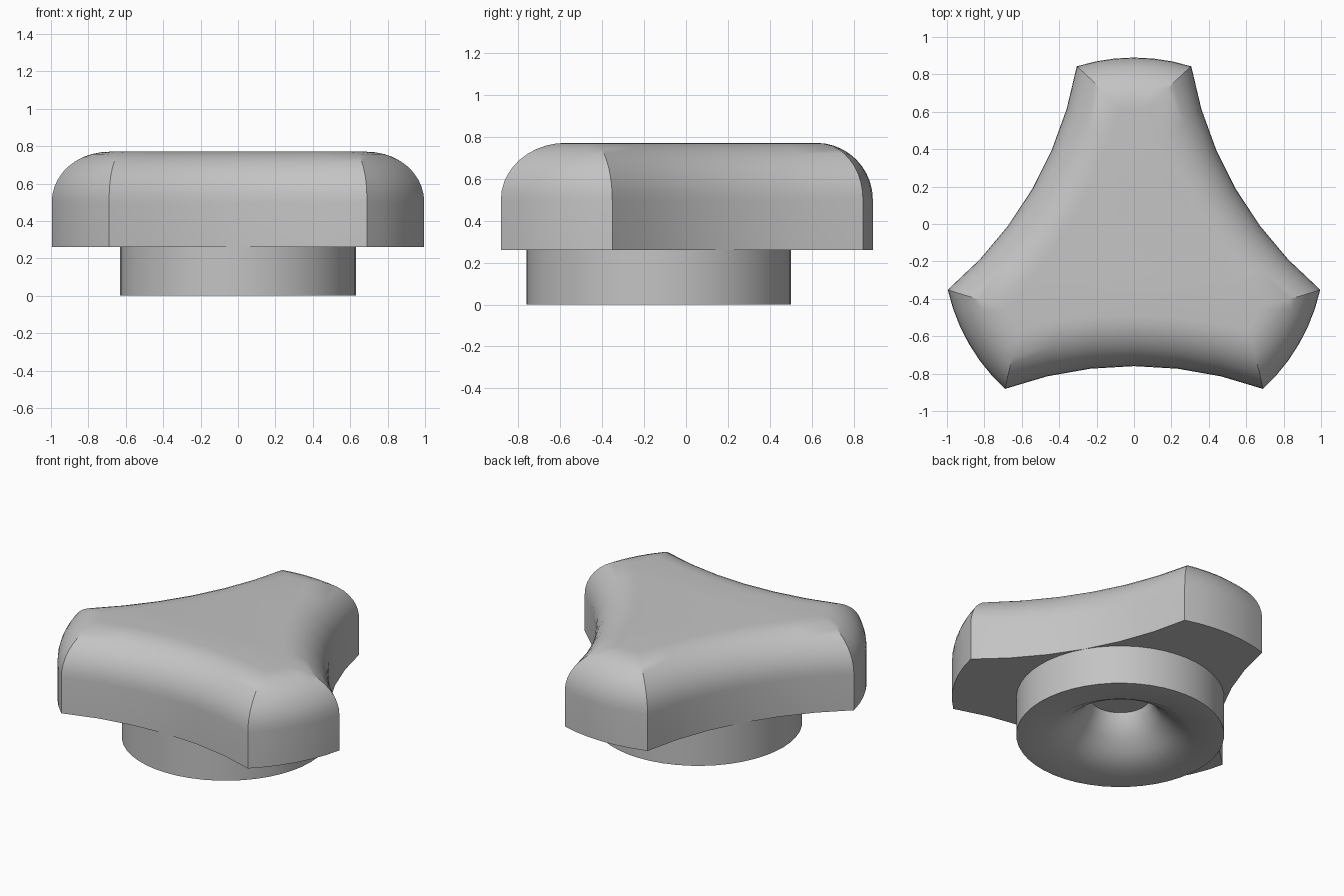
import bpy, bmesh, math
from mathutils import Matrix, Vector

cube = bpy.data.objects.get("Cube")
if cube:
    bpy.data.objects.remove(cube, do_unlink=True)

CENTRE_Y = -0.13
BASE, TOP, FILLET = 0.26, 0.77, 0.27     # grip heights and rounding
TIP, WAIST, HOLLOW = 1.02, 0.63, 2.015   # tip radius, waist radius, hollow arc radius
STEPS = 6

grey = bpy.data.materials.new("plain_grey")
grey.use_nodes = True
grey.diffuse_color = (0.55, 0.55, 0.55, 1)
grey.node_tree.nodes["Principled BSDF"].inputs["Base Color"].default_value = grey.diffuse_color


def loft(name, rings, capped):
    """Skin a stack of equal rings, with optional end caps."""
    bm = bmesh.new()
    loops = [[bm.verts.new(p) for p in ring] for ring in rings]
    n = len(loops[0])
    for a, b in zip(loops, loops[1:]):
        for i in range(n):
            j = (i + 1) % n
            bm.faces.new((a[i], a[j], b[j], b[i]))
    if capped:
        bm.faces.new(loops[0][::-1])
        bm.faces.new(loops[-1])
    mesh = bpy.data.meshes.new(name)
    bm.to_mesh(mesh)
    bm.free()
    mesh.materials.append(grey)
    obj = bpy.data.objects.new(name, mesh)
    obj.location.y = CENTRE_Y
    bpy.context.collection.objects.link(obj)
    bpy.ops.object.select_all(action="DESELECT")
    obj.select_set(True)
    bpy.context.view_layer.objects.active = obj
    bpy.ops.object.shade_smooth_by_angle(angle=math.radians(30))
    return obj


def outline(inset, z):
    """Three convex tips joined by three hollow sides, moved inwards by inset."""
    dist = WAIST + HOLLOW
    t, q = TIP - inset, HOLLOW + inset
    phi = math.acos((t * t + dist * dist - q * q) / (2 * t * dist))
    half_tip = math.pi / 3 - phi
    beta = math.asin(t * math.sin(phi) / q)
    points = []
    for k in range(3):
        tip_turn = Matrix.Rotation(math.pi / 2 + k * math.tau / 3, 3, "Z")
        side_turn = Matrix.Rotation(math.pi / 2 + math.pi / 3 + k * math.tau / 3, 3, "Z")
        for i in range(STEPS):
            a = half_tip * (2 * i / STEPS - 1)
            points.append(tip_turn @ Vector((t * math.cos(a), t * math.sin(a), z)))
        for i in range(STEPS):
            b = beta * (2 * i / STEPS - 1)
            points.append(side_turn @ Vector((dist - q * math.cos(b), q * math.sin(b), z)))
    return points


# Three-armed grip with a rounded upper edge
rings = [outline(0, BASE)]
ARC = 10
for i in range(ARC + 1):
    a = math.pi / 2 * i / ARC
    rings.append(outline(FILLET * (1 - math.cos(a)), TOP - FILLET + FILLET * math.sin(a)))
loft("grip", rings, True)

# Round hub below the grip, with a flared bore closed by the grip's underside
SIDES = 48
profile = [(0.18, BASE), (0.2, 0.2), (0.25, 0.13), (0.33, 0.06), (0.436, 0),
           (WAIST, 0), (WAIST, BASE)]
hub_rings = []
for r, z in profile:
    hub_rings.append([(r * math.cos(math.tau * i / SIDES), r * math.sin(math.tau * i / SIDES), z)
                      for i in range(SIDES)])
loft("hub", hub_rings, False)
